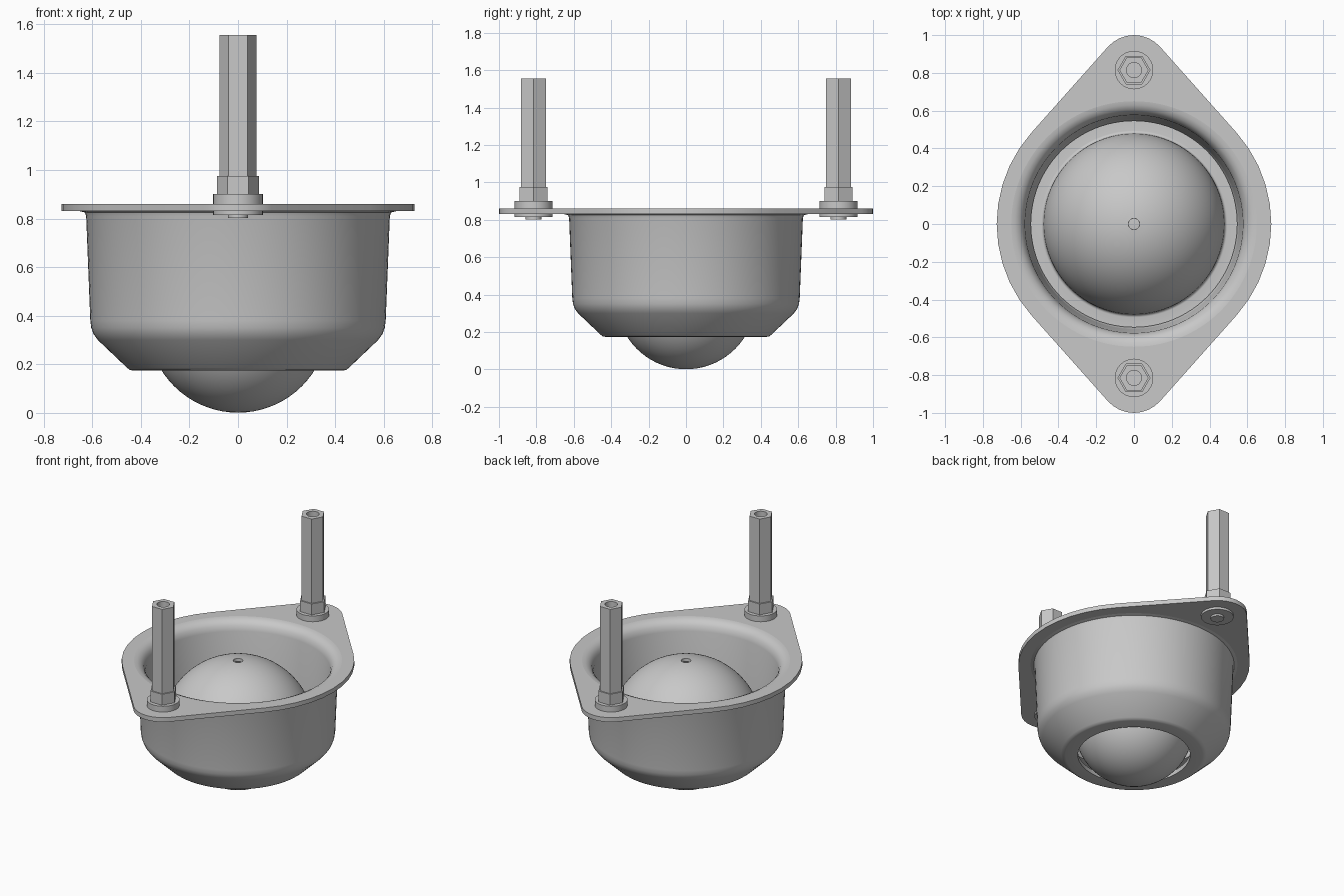
import bpy
import bmesh
from math import sin, cos, pi, radians, asin

cube = bpy.data.objects.get("Cube")
if cube:
    bpy.data.objects.remove(cube, do_unlink=True)

metal = bpy.data.materials.new("satin grey metal")
metal.use_nodes = True
GREY = (0.58, 0.58, 0.58, 1)
metal.diffuse_color = GREY
metal.node_tree.nodes["Principled BSDF"].inputs["Base Color"].default_value = GREY


def finish(obj, angle):
    obj.data.materials.clear()
    obj.data.materials.append(metal)
    bpy.ops.object.select_all(action='DESELECT')
    obj.select_set(True)
    bpy.context.view_layer.objects.active = obj
    bpy.ops.object.shade_smooth_by_angle(angle=radians(angle))


def lathe(name, profile, steps=96, y=0.0, angle=30, closed=True):
    """Spin an (r, z) profile around the vertical axis."""
    bm = bmesh.new()
    vs = [bm.verts.new((r, 0, z)) for r, z in profile]
    pairs = list(zip(vs, vs[1:])) + ([(vs[-1], vs[0])] if closed else [])
    edges = [bm.edges.new(p) for p in pairs]
    bmesh.ops.spin(bm, geom=vs + edges, cent=(0, 0, 0), axis=(0, 0, 1),
                   angle=2 * pi, steps=steps, use_merge=True)
    bmesh.ops.remove_doubles(bm, verts=bm.verts, dist=0.0002)
    bmesh.ops.recalc_face_normals(bm, faces=bm.faces)
    mesh = bpy.data.meshes.new(name)
    bm.to_mesh(mesh)
    bm.free()
    obj = bpy.data.objects.new(name, mesh)
    obj.location.y = y
    bpy.context.collection.objects.link(obj)
    finish(obj, angle)
    return obj


def arc(r, start, end, n, cx=0.0, cy=0.0):
    angles = [start + (end - start) * i / n for i in range(n + 1)]
    return [(cx + r * cos(a), cy + r * sin(a)) for a in angles]


# Cup: rolled rim, tapered wall, chamfered bottom with an opening
cup = [(0.65, 0.86), (0.63, 0.857), (0.607, 0.846), (0.588, 0.825),
       (0.577, 0.79), (0.557, 0.39), (0.55, 0.355), (0.53, 0.325),
       (0.42, 0.21), (0.405, 0.204), (0.353, 0.204),
       (0.353, 0.174), (0.43, 0.174), (0.445, 0.177), (0.457, 0.186),
       (0.577, 0.3), (0.595, 0.325), (0.604, 0.35), (0.608, 0.38),
       (0.625, 0.81), (0.63, 0.825), (0.65, 0.83)]
lathe("cup", cup)

# Mounting plate: big round middle tangent to two small round ends
BIG, TIP, POST_Y = 0.727, 0.185, 0.815
tan = asin((BIG - TIP) / POST_Y)
outline = (arc(BIG, -tan, tan, 10)
           + arc(TIP, tan, pi - tan, 8, cy=POST_Y)
           + arc(BIG, pi - tan, pi + tan, 10)
           + arc(TIP, pi + tan, 2 * pi - tan, 8, cy=-POST_Y))
curve = bpy.data.curves.new("mounting_plate", 'CURVE')
curve.dimensions = '2D'
curve.fill_mode = 'BOTH'
curve.extrude = 0.015
for pts in (outline, arc(0.65, 0, 2 * pi, 96)[:-1]):
    spline = curve.splines.new('POLY')
    spline.points.add(len(pts) - 1)
    for p, (x, y) in zip(spline.points, pts):
        p.co = (x, y, 0, 1)
    spline.use_cyclic_u = True
plate = bpy.data.objects.new("mounting_plate", curve)
plate.location.z = 0.845
bpy.context.collection.objects.link(plate)
bpy.ops.object.select_all(action='DESELECT')
plate.select_set(True)
bpy.context.view_layer.objects.active = plate
bpy.ops.object.convert(target='MESH')
finish(bpy.context.view_layer.objects.active, 25)

# Dome cover: hollow hemisphere, small top hole, filleted into a flat flange
DOME_Z = 0.378
hole = asin(0.03 / 0.48)
fillet = arc(0.015, 1.5 * pi, pi, 5, cx=0.495, cy=DOME_Z)
outer = arc(0.48, 0.04, pi / 2 - hole, 24, cy=DOME_Z)
inner = arc(0.46, pi / 2 - hole, 0, 24, cy=DOME_Z)
lathe("dome_cover", [(0.547, 0.34), (0.547, 0.363)] + fillet + outer
      + inner + [(0.46, 0.34)])

# Ball showing through the bottom opening
ball = arc(0.372, -pi / 2, pi / 2, 36, cy=0.373)
lathe("ball", ball, closed=False, angle=60)

# Two posts with their fasteners
for side, s in (("front", -1), ("back", 1)):
    y = s * POST_Y
    lathe(side + "_upper_washer", [(0, 0.86), (0.102, 0.86), (0.102, 0.9), (0, 0.9)],
          32, y, closed=False)
    lathe(side + "_hex_nut", [(0, 0.9), (0.087, 0.9), (0.087, 0.975), (0, 0.975)],
          6, y, closed=False)
    post = lathe(side + "_hex_post", [(0, 0.97), (0.077, 0.97), (0.077, 1.556),
                                      (0.04, 1.556), (0.04, 1.4), (0, 1.4)],
                 6, y, closed=False)
    # Round threaded bore: push the hexagonal bore out to a circle
    bm = bmesh.new()
    bm.from_mesh(post.data)
    bore = [e for e in bm.edges
            if all(abs(v.co.xy.length - 0.04) < 0.001 for v in e.verts)
            and abs(e.verts[0].co.z - e.verts[1].co.z) < 0.001]
    new = bmesh.ops.subdivide_edges(bm, edges=bore, cuts=3)["geom_inner"]
    for v in new:
        if isinstance(v, bmesh.types.BMVert) and v.co.xy.length > 0.03:
            v.co.xy = v.co.xy.normalized() * 0.04
    bm.to_mesh(post.data)
    bm.free()
    finish(post, 30)
    lathe(side + "_lower_washer", [(0, 0.83), (0.102, 0.83), (0.102, 0.815), (0, 0.815)],
          32, y, closed=False)
    lathe(side + "_screw_end", [(0, 0.815), (0.042, 0.815), (0.042, 0.802), (0, 0.802)],
          24, y, closed=False)
